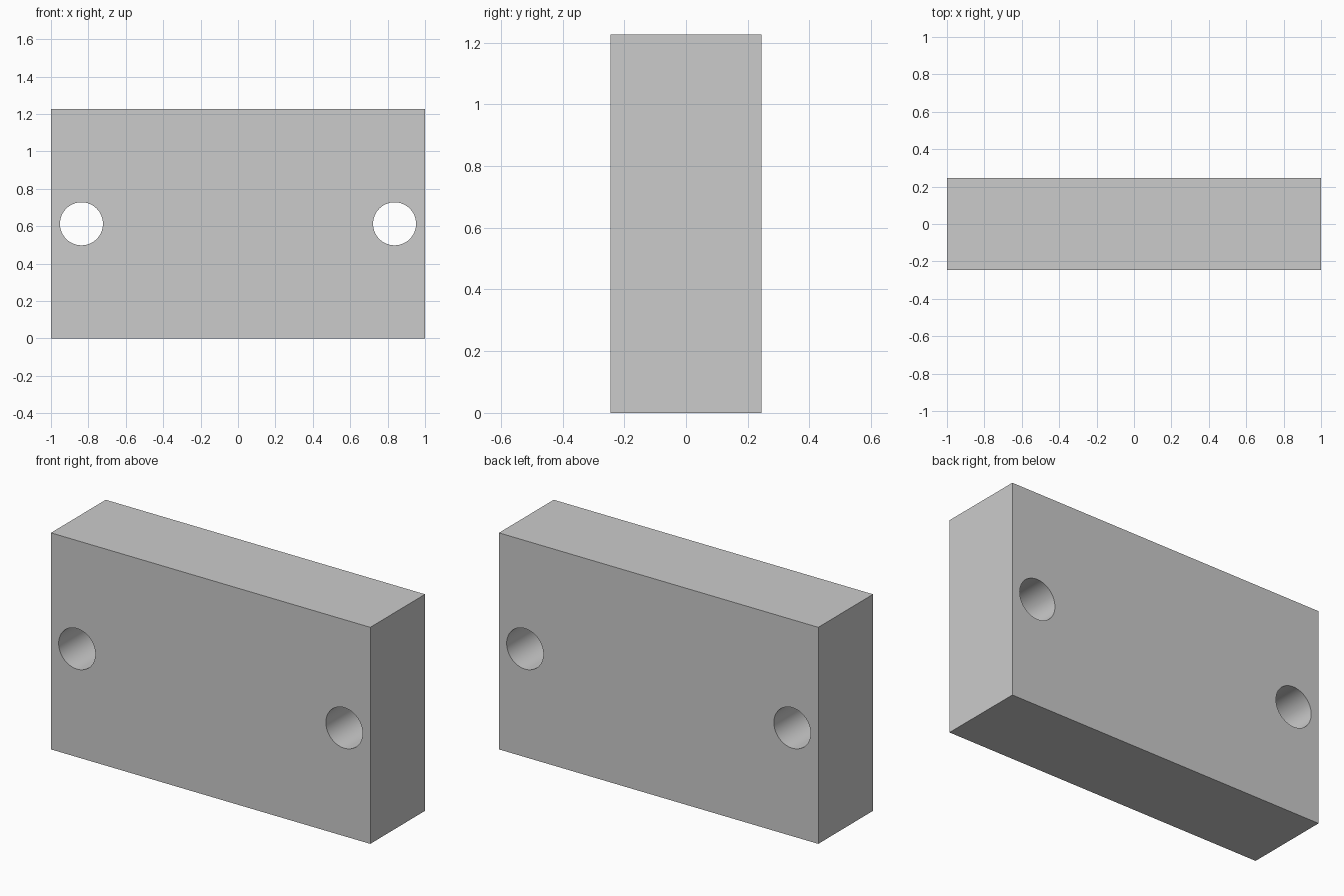
import bpy
import math

if "Cube" in bpy.data.objects:
    bpy.data.objects.remove(bpy.data.objects["Cube"])

WIDTH, DEPTH, HEIGHT = 2.0, 0.49, 1.226
HOLE_X, HOLE_RADIUS = 0.837, 0.115

# Solid rectangular block standing on the ground
bpy.ops.mesh.primitive_cube_add(size=1, location=(0, 0, HEIGHT / 2))
block = bpy.context.object
block.name = "drilled_block"
block.scale = (WIDTH, DEPTH, HEIGHT)
bpy.ops.object.transform_apply(location=True, rotation=False, scale=True)


def drill_hole(x):
    """Cut a round hole through the block from front to back."""
    bpy.ops.mesh.primitive_cylinder_add(
        vertices=64, radius=HOLE_RADIUS, depth=DEPTH * 2,
        location=(x, 0, HEIGHT / 2), rotation=(math.pi / 2, 0, 0))
    cutter = bpy.context.object
    cutter.name = "hole_cutter"
    cutter.hide_render = True
    bpy.context.view_layer.objects.active = block
    mod = block.modifiers.new("hole", 'BOOLEAN')
    mod.operation = 'DIFFERENCE'
    mod.solver = 'EXACT'
    mod.object = cutter
    bpy.ops.object.modifier_apply(modifier=mod.name)
    bpy.data.objects.remove(cutter, do_unlink=True)


# Matching bolt holes near both ends
for side in (-1, 1):
    drill_hole(side * HOLE_X)

# Smooth hole walls, crisp block edges
bpy.ops.object.select_all(action='DESELECT')
block.select_set(True)
bpy.context.view_layer.objects.active = block
bpy.ops.object.shade_smooth_by_angle(angle=math.radians(30))
